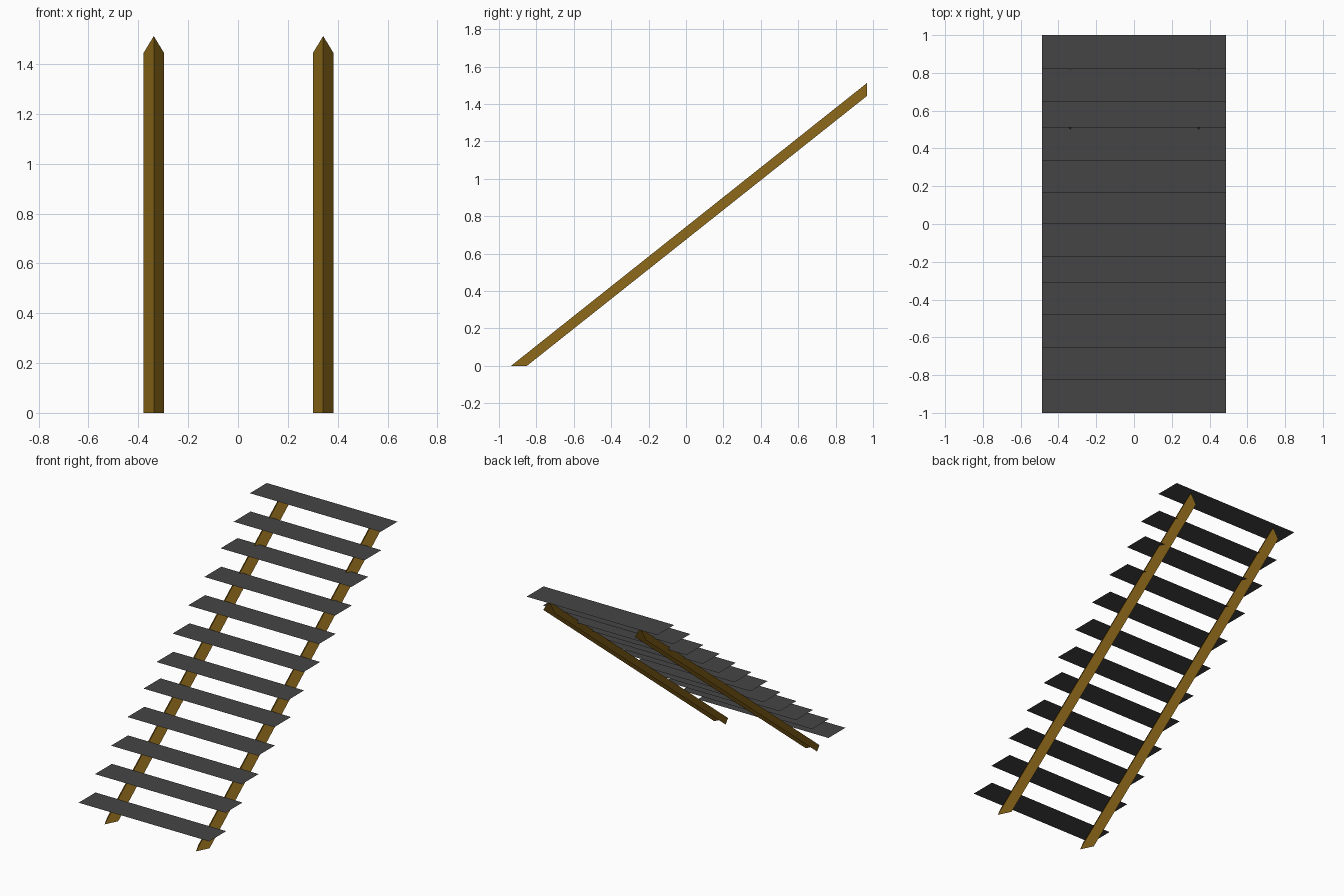
import bpy

if "Cube" in bpy.data.objects:
    bpy.data.objects.remove(bpy.data.objects["Cube"])


def material(name, rgb):
    m = bpy.data.materials.new(name)
    m.diffuse_color = (*rgb, 1)
    m.use_nodes = True
    m.node_tree.nodes["Principled BSDF"].inputs["Base Color"].default_value = m.diffuse_color
    return m


def add_mesh(name, verts, faces, mat):
    me = bpy.data.meshes.new(name)
    me.from_pydata(verts, [], faces)
    me.materials.append(mat)
    ob = bpy.data.objects.new(name, me)
    bpy.context.collection.objects.link(ob)
    return ob


grey = material("dark_grey", (0.06, 0.06, 0.06))
brown = material("wood_brown", (0.22, 0.115, 0.008))

# Treads: thin flat sheets, evenly rising, with slightly uneven runs
fronts = [-1, -0.826, -0.655, -0.481, -0.31, -0.172,
          -0.001, 0.165, 0.336, 0.51, 0.648, 0.82]
HALF, DEPTH = 0.486, 0.18
for i, y in enumerate(fronts):
    z = 0.131 + 0.126 * i
    add_mesh(f"tread_{i + 1}",
             [(-HALF, y, z), (HALF, y, z), (HALF, y + DEPTH, z), (-HALF, y + DEPTH, z)],
             [(0, 1, 2, 3)], grey)

# Stringers: sloping ridge-shaped rails, open underneath,
# cut level at the floor and upright at the top
for side, cx in (("left", -0.338), ("right", 0.342)):
    w = 0.042
    low = [(cx - w, -0.85, 0), (cx, -0.935, 0), (cx + w, -0.85, 0)]
    top = [(cx - w, 0.968, 1.443), (cx, 0.968, 1.512), (cx + w, 0.968, 1.443)]
    add_mesh(f"{side}_stringer", low + top, [(0, 1, 4, 3), (1, 2, 5, 4)], brown)
